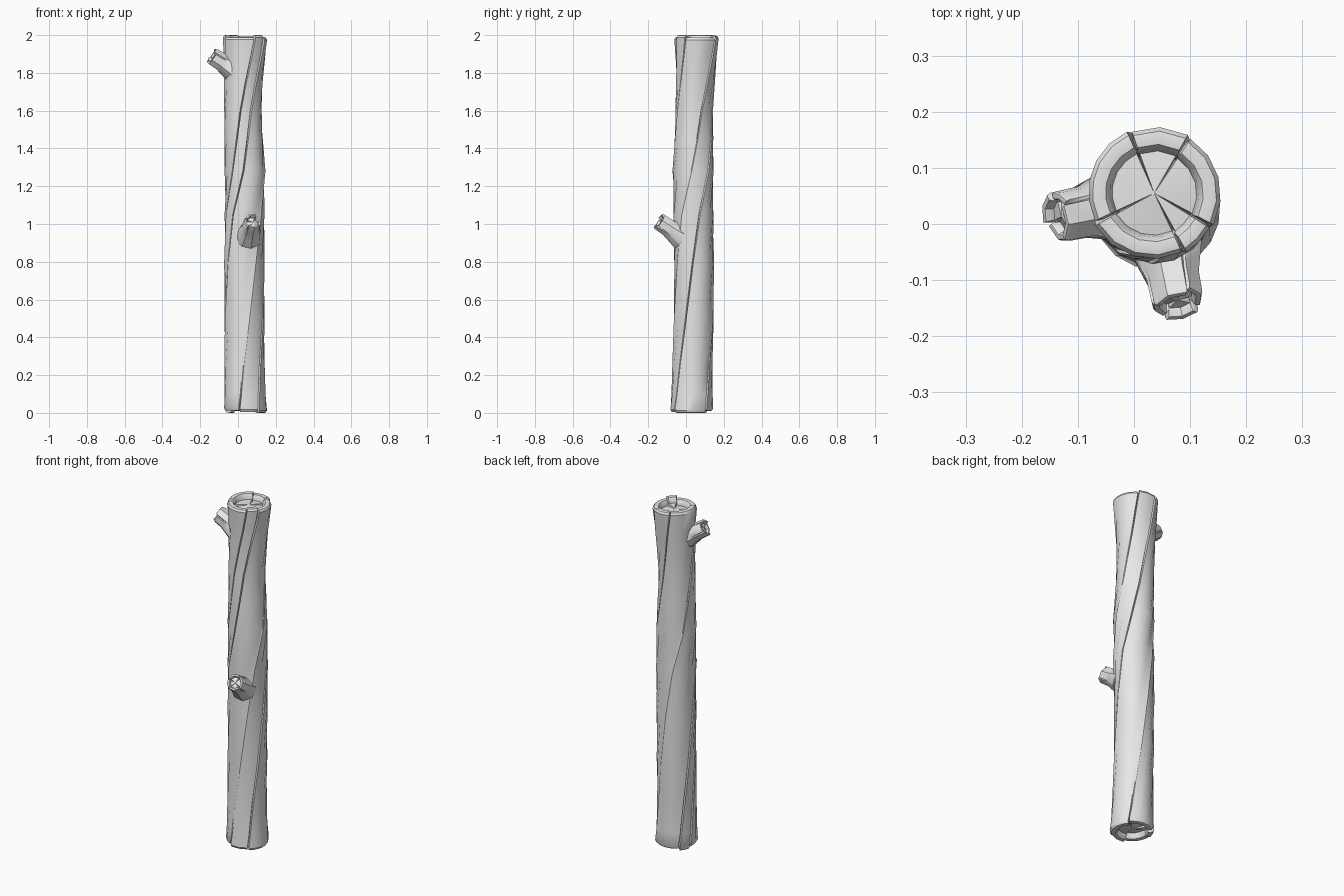
import bpy, bmesh
from math import radians, cos, sin
from mathutils import Vector

cube = bpy.data.objects.get("Cube")
if cube:
    bpy.data.objects.remove(cube)

bark = bpy.data.materials.new("grey_bark")
bark.use_nodes = True
colour = (0.8, 0.8, 0.8, 1)
bark.diffuse_color = colour
bark.node_tree.nodes["Principled BSDF"].inputs["Base Color"].default_value = colour

# Rolled rim of a sawn end: radius factor, depth below the end (in rim units)
RIM = [(1.0, 0.5), (0.94, 0.06), (0.86, 0), (0.74, 0.06), (0.67, 0.5), (0.64, 1.2)]


def section(grooves, gap, step):
    """Angles round a ring: each groove is a crease, each plate a run of points."""
    points = []
    for i, (start, strength) in enumerate(grooves):
        end = grooves[(i + 1) % len(grooves)][0]
        span = (end - start) % 360 - 2 * gap
        points.append((start, strength, i, 0.5))
        count = max(2, round(span / step))
        for k in range(count + 1):
            points.append((start + gap + span * k / count, None, i, k / count))
    return points


def barked_log(name, rows, grooves, direction, depth, rim, drops, gap, step, both_ends):
    """Rows are (centre, radius, twist, crack weight) from the base to the tip."""
    bm = bmesh.new()
    turn = Vector(direction).to_track_quat('Z', 'Y')
    points = section(grooves, gap, step)

    def ring(row, factor=1.0, sink=None, side=1):
        centre, radius, twist, crack = row
        verts = []
        for angle, strength, plate, t in points:
            r = radius * (1 + 0.03 * (0.5 - t))
            h = 0
            if strength is not None:
                r -= depth * max(strength, crack)
            if sink is not None:
                h = -sink * rim - drops[plate]
                if strength is not None:
                    h -= rim * 0.7
            a = radians(angle + twist)
            local = Vector((r * factor * cos(a), r * factor * sin(a), h * side))
            verts.append(bm.verts.new(Vector(centre) + turn @ local))
        return verts

    def floor_centre(row, side):
        sink = Vector((0, 0, -1.1 * rim * side))
        return bm.verts.new(Vector(row[0]) + turn @ sink)

    rings = []
    if both_ends:
        rings += [ring(rows[0], f, s, -1) for f, s in reversed(RIM)]
    else:
        rings.append(ring(rows[0]))
    rings += [ring(row) for row in rows[1:-1]]
    rings += [ring(rows[-1], f, s) for f, s in RIM]

    n = len(points)
    for low, high in zip(rings, rings[1:]):
        for i in range(n):
            j = (i + 1) % n
            bm.faces.new((low[i], low[j], high[j], high[i]))

    # Heartwood at the ends, cracked along the same grooves
    tip = floor_centre(rows[-1], 1)
    base = floor_centre(rows[0], -1) if both_ends else bm.verts.new(rows[0][0])
    for i in range(n):
        j = (i + 1) % n
        bm.faces.new((rings[-1][i], rings[-1][j], tip))
        bm.faces.new((rings[0][j], rings[0][i], base))

    bmesh.ops.recalc_face_normals(bm, faces=bm.faces)
    mesh = bpy.data.meshes.new(name)
    bm.to_mesh(mesh)
    bm.free()
    mesh.materials.append(bark)
    obj = bpy.data.objects.new(name, mesh)
    bpy.context.collection.objects.link(obj)
    bpy.ops.object.select_all(action='DESELECT')
    obj.select_set(True)
    bpy.context.view_layer.objects.active = obj
    bpy.ops.object.shade_smooth_by_angle(angle=radians(35))


# Trunk: slightly wavy pole whose grooves twist upwards
trunk_rows = [
    ((0.04, 0.03, 0), 0.114, -165, 1),
    ((0.038, 0.032, 0.1), 0.109, -160, 0.6),
    ((0.035, 0.035, 0.25), 0.106, -152, 0.2),
    ((0.034, 0.04, 0.5), 0.106, -135, 0),
    ((0.034, 0.042, 0.8), 0.106, -115, 0),
    ((0.035, 0.04, 1.05), 0.107, -95, 0),
    ((0.036, 0.038, 1.28), 0.108, -64, 0.1),
    ((0.03, 0.042, 1.45), 0.102, -48, 0.3),
    ((0.027, 0.044, 1.6), 0.099, -35, 0.5),
    ((0.029, 0.05, 1.75), 0.102, -20, 0.8),
    ((0.034, 0.054, 1.88), 0.11, -8, 1),
    ((0.036, 0.055, 2), 0.118, 0, 1),
]
trunk_grooves = [(-122, 0), (-68, 0.7), (27, 0), (117, 1), (150, 1)]
barked_log("trunk", trunk_rows, trunk_grooves, (0, 0, 1), 0.012, 0.026,
           (0.004, 0, 0.01, 0, 0.012), 2, 20, True)


# Sawn-off branch stubs
def stub(name, base, tip, start):
    base, tip = Vector(base), Vector(tip)
    rows = [(base.lerp(tip, t), r, 0, c) for t, r, c in
            ((0, 0.072, 0), (0.35, 0.058, 0), (0.6, 0.048, 0.4), (1, 0.047, 1))]
    grooves = [(start, 0.3), (start + 100, 0), (start + 170, 0.3), (start + 260, 0)]
    barked_log(name, rows, grooves, tip - base, 0.006, 0.014,
               (0, 0.008, 0.002, 0.012), 5, 36, False)


stub("upper_branch_stub", (-0.02, 0.035, 1.815), (-0.142, 0.01, 1.893), 20)
stub("front_branch_stub", (0.055, -0.02, 0.93), (0.08, -0.148, 1.018), 60)
